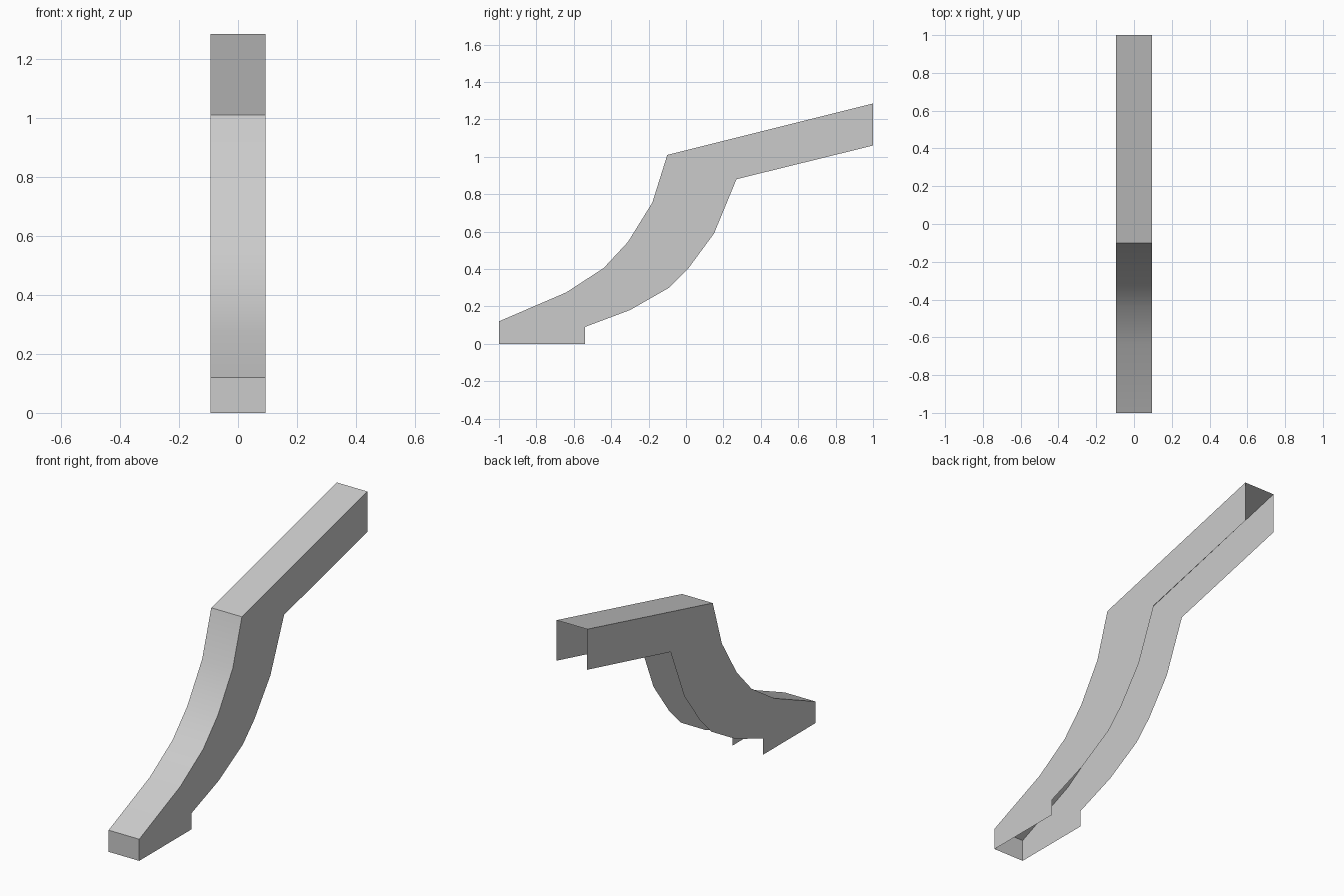
import bpy
import bmesh
import math

cube = bpy.data.objects.get("Cube")
if cube:
    bpy.data.objects.remove(cube, do_unlink=True)

HALF_WIDTH = 0.094

# Side profile as (y, z): upper edge runs front to back, lower edge back to front
upper_edge = [(-1, 0), (-1, 0.12), (-0.64, 0.275), (-0.44, 0.405), (-0.31, 0.545),
              (-0.18, 0.755), (-0.1, 1.01), (1, 1.285)]
lower_edge = [(1, 1.06), (0.27, 0.88), (0.15, 0.59), (0.01, 0.4),
              (-0.09, 0.3), (-0.3, 0.18), (-0.54, 0.09), (-0.54, 0)]

grey = bpy.data.materials.new("plain grey")
grey.use_nodes = True
colour = (0.6, 0.6, 0.6, 1)
grey.diffuse_color = colour
grey.node_tree.nodes["Principled BSDF"].inputs["Base Color"].default_value = colour

bm = bmesh.new()


def side_wall(x):
    """One flat side sheet; returns its vertices in profile order."""
    verts = [bm.verts.new((x, y, z)) for y, z in upper_edge + lower_edge]
    bm.faces.new(verts)
    return verts


right = side_wall(-HALF_WIDTH)
left = side_wall(HALF_WIDTH)

# Front plate and top cover; the underside and back end stay open
for i in range(len(upper_edge) - 1):
    bm.faces.new((right[i], left[i], left[i + 1], right[i + 1]))

bmesh.ops.recalc_face_normals(bm, faces=bm.faces)
bm.normal_update()
# Make the cover face outward
if max(bm.faces, key=lambda f: f.calc_center_median().z).normal.z < 0:
    bmesh.ops.reverse_faces(bm, faces=bm.faces)

mesh = bpy.data.meshes.new("curved_channel_bracket")
bm.to_mesh(mesh)
bm.free()
mesh.materials.append(grey)

bracket = bpy.data.objects.new("curved_channel_bracket", mesh)
bpy.context.collection.objects.link(bracket)

# Smooth the curved cover, keep the corners crisp
bpy.ops.object.select_all(action="DESELECT")
bracket.select_set(True)
bpy.context.view_layer.objects.active = bracket
bpy.ops.object.shade_smooth_by_angle(angle=math.radians(30))
